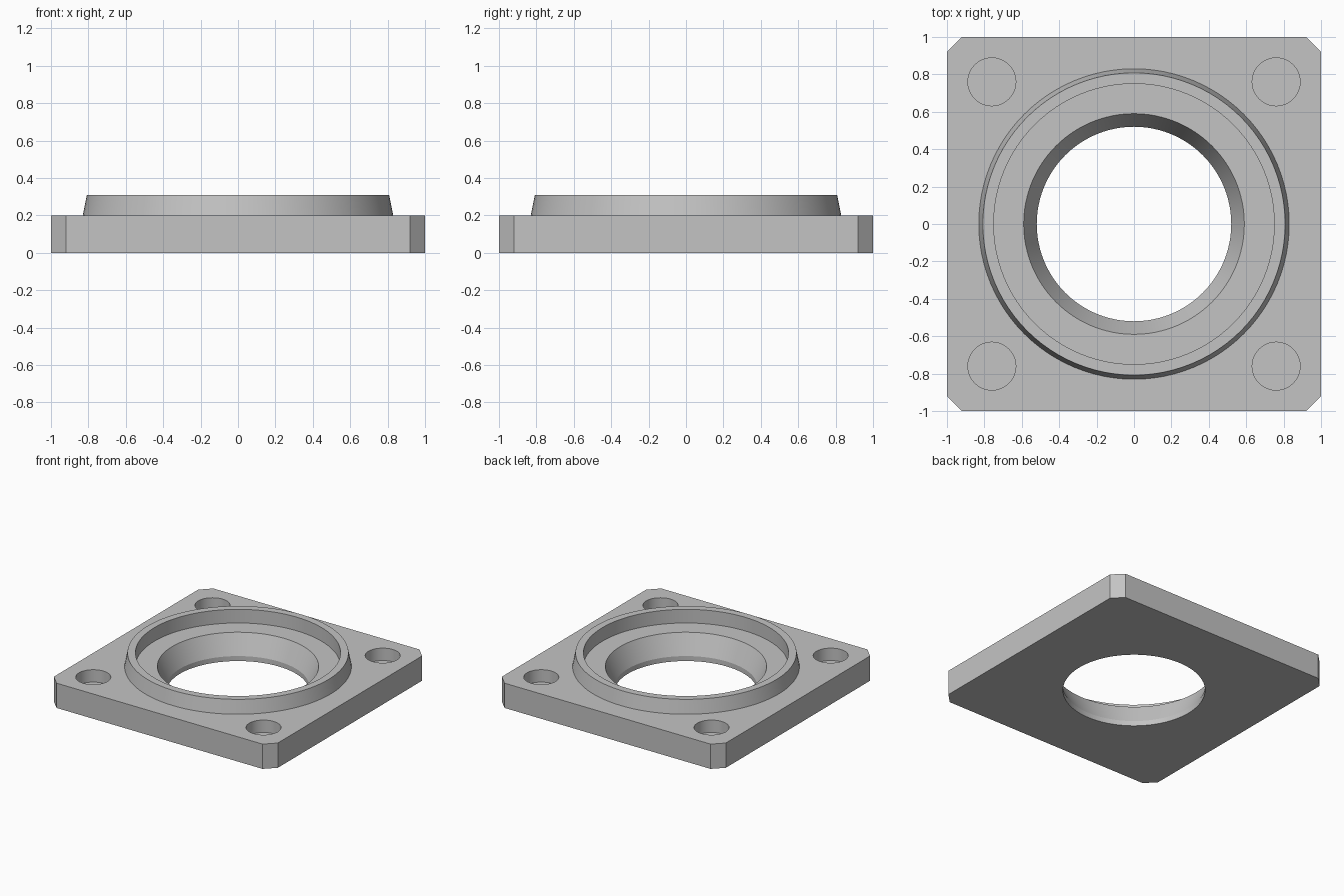
import bpy
import bmesh
from math import pi, radians

default = bpy.data.objects.get("Cube")
if default:
    bpy.data.objects.remove(default, do_unlink=True)

# One metal colour
metal = bpy.data.materials.new("light_grey_metal")
metal.use_nodes = True
grey = (0.55, 0.55, 0.55, 1)
metal.diffuse_color = grey
metal.node_tree.nodes["Principled BSDF"].inputs["Base Color"].default_value = grey

PLATE_TOP = 0.2
SEGMENTS = 96


def add_object(name, bm):
    bmesh.ops.recalc_face_normals(bm, faces=bm.faces)
    mesh = bpy.data.meshes.new(name)
    bm.to_mesh(mesh)
    bm.free()
    obj = bpy.data.objects.new(name, mesh)
    bpy.context.collection.objects.link(obj)
    mesh.materials.append(metal)
    return obj


def lathe(name, profile, closed=False, center=(0, 0)):
    """Spin a (radius, z) profile about the vertical axis."""
    bm = bmesh.new()
    verts = [bm.verts.new((r, 0, z)) for r, z in profile]
    edges = [bm.edges.new(pair) for pair in zip(verts, verts[1:])]
    if closed:
        edges.append(bm.edges.new((verts[-1], verts[0])))
    bmesh.ops.spin(bm, geom=verts + edges, cent=(0, 0, 0), axis=(0, 0, 1),
                   angle=2 * pi, steps=SEGMENTS, use_merge=True)
    bmesh.ops.remove_doubles(bm, verts=bm.verts, dist=0.0001)
    bmesh.ops.translate(bm, verts=bm.verts, vec=(*center, 0))
    return add_object(name, bm)


def combine(target, tool, operation):
    mod = target.modifiers.new(tool.name, 'BOOLEAN')
    mod.operation = operation
    mod.solver = 'EXACT'
    mod.object = tool
    bpy.context.view_layer.objects.active = target
    bpy.ops.object.modifier_apply(modifier=mod.name)
    bpy.data.objects.remove(tool, do_unlink=True)


# Square plate with clipped corners
bm = bmesh.new()
a, b = 1, 0.92
outline = [(a, -b), (a, b), (b, a), (-b, a), (-a, b), (-a, -b), (-b, -a), (b, -a)]
base = bm.faces.new([bm.verts.new((x, y, 0)) for x, y in outline])
top = bmesh.ops.extrude_face_region(bm, geom=[base])["geom"]
bmesh.ops.translate(bm, vec=(0, 0, PLATE_TOP),
                    verts=[v for v in top if isinstance(v, bmesh.types.BMVert)])
flange = add_object("flange_plate", bm)

# Raised collar with a tapered outer wall, sunk into the plate before joining
collar = lathe("collar", [(0.75, 0.1), (0.83, 0.1), (0.83, PLATE_TOP),
                          (0.808, 0.31), (0.75, 0.31)], closed=True)
combine(flange, collar, 'UNION')

# Through bore: short straight land, then a tapered seat
bore = lathe("bore_cutter", [(0, -0.1), (0.52, -0.1), (0.52, 0.04),
                             (0.59, PLATE_TOP), (0.59, 0.5), (0, 0.5)])
combine(flange, bore, 'DIFFERENCE')

# Blind round pockets at the corners
for x in (-0.76, 0.76):
    for y in (-0.76, 0.76):
        pocket = lathe("pocket_cutter", [(0, 0.1), (0.128, 0.1), (0.128, 0.4), (0, 0.4)],
                       center=(x, y))
        combine(flange, pocket, 'DIFFERENCE')

# Smooth round walls, crisp edges
bpy.ops.object.select_all(action='DESELECT')
flange.select_set(True)
bpy.context.view_layer.objects.active = flange
bpy.ops.object.shade_smooth_by_angle(angle=radians(12))
